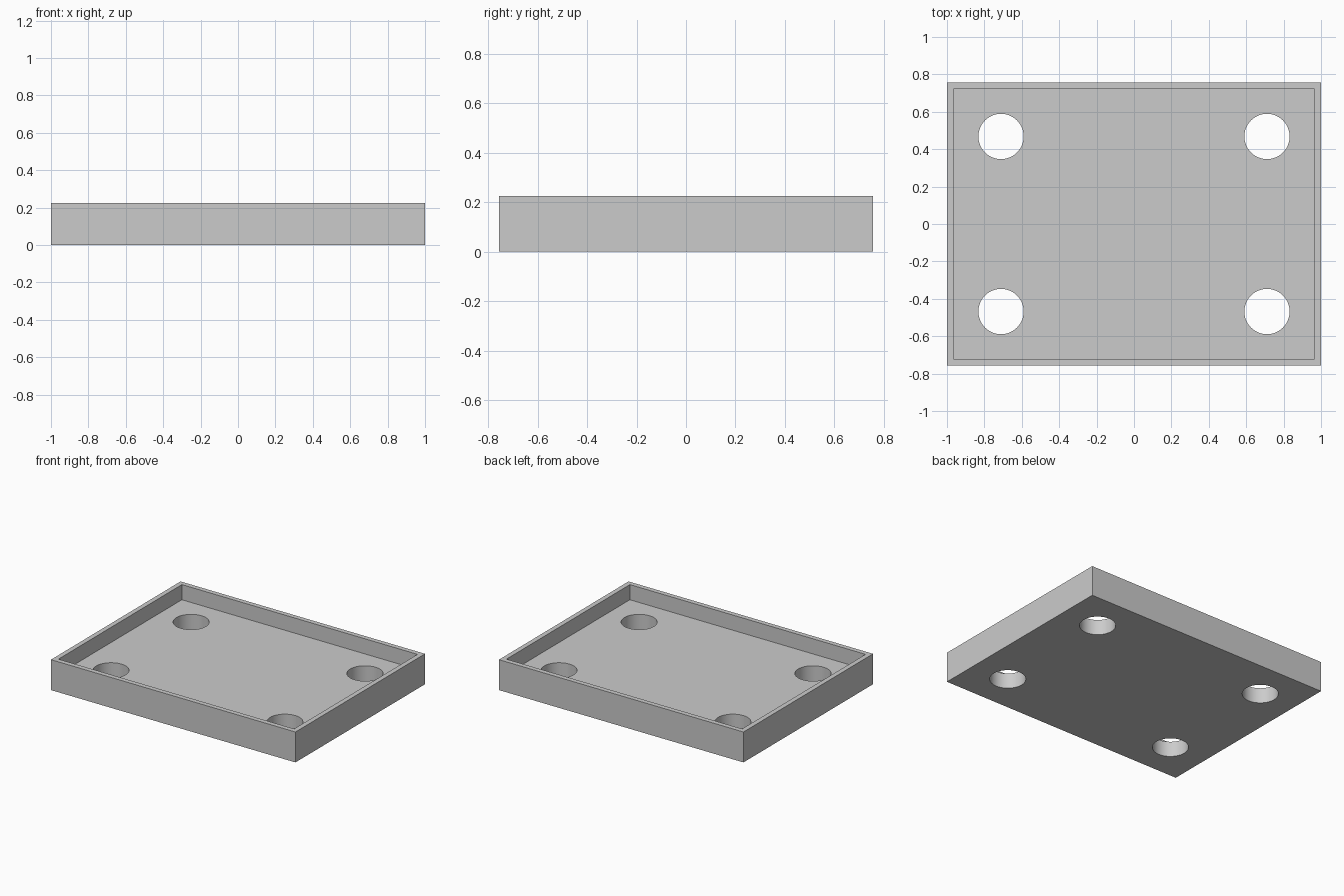
import bpy

cube = bpy.data.objects.get("Cube")
if cube:
    bpy.data.objects.remove(cube, do_unlink=True)

HALF_X, HALF_Y, HEIGHT = 1.0, 0.757, 0.225
WALL, FLOOR = 0.036, 0.113
HOLE_X, HOLE_Y, HOLE_R = 0.711, 0.468, 0.121

grey = bpy.data.materials.new("light grey")
grey.use_nodes = True
color = (0.6, 0.6, 0.6, 1)
grey.diffuse_color = color
grey.node_tree.nodes["Principled BSDF"].inputs["Base Color"].default_value = color


def box(name, hx, hy, z0, z1):
    bpy.ops.mesh.primitive_cube_add(size=1, location=(0, 0, (z0 + z1) / 2))
    ob = bpy.context.object
    ob.name = name
    ob.scale = (2 * hx, 2 * hy, z1 - z0)
    bpy.ops.object.transform_apply(location=True, rotation=False, scale=True)
    ob.data.materials.append(grey)
    return ob


def cut(target, cutter):
    mod = target.modifiers.new(cutter.name, "BOOLEAN")
    mod.operation = "DIFFERENCE"
    mod.solver = "EXACT"
    mod.object = cutter
    bpy.context.view_layer.objects.active = target
    bpy.ops.object.modifier_apply(modifier=mod.name)
    bpy.data.objects.remove(cutter, do_unlink=True)


# Tray body with a recessed floor
tray = box("tray", HALF_X, HALF_Y, 0, HEIGHT)
cut(tray, box("recess_cutter", HALF_X - WALL, HALF_Y - WALL, FLOOR, HEIGHT + 0.1))

# Round through holes near the corners
for sx in (-1, 1):
    for sy in (-1, 1):
        bpy.ops.mesh.primitive_cylinder_add(
            vertices=64, radius=HOLE_R, depth=1, location=(sx * HOLE_X, sy * HOLE_Y, 0))
        hole = bpy.context.object
        hole.name = "hole_cutter"
        hole.data.materials.append(grey)
        cut(tray, hole)

# Smooth hole walls, sharp tray edges
bpy.ops.object.select_all(action="DESELECT")
tray.select_set(True)
bpy.context.view_layer.objects.active = tray
bpy.ops.object.shade_smooth_by_angle()
